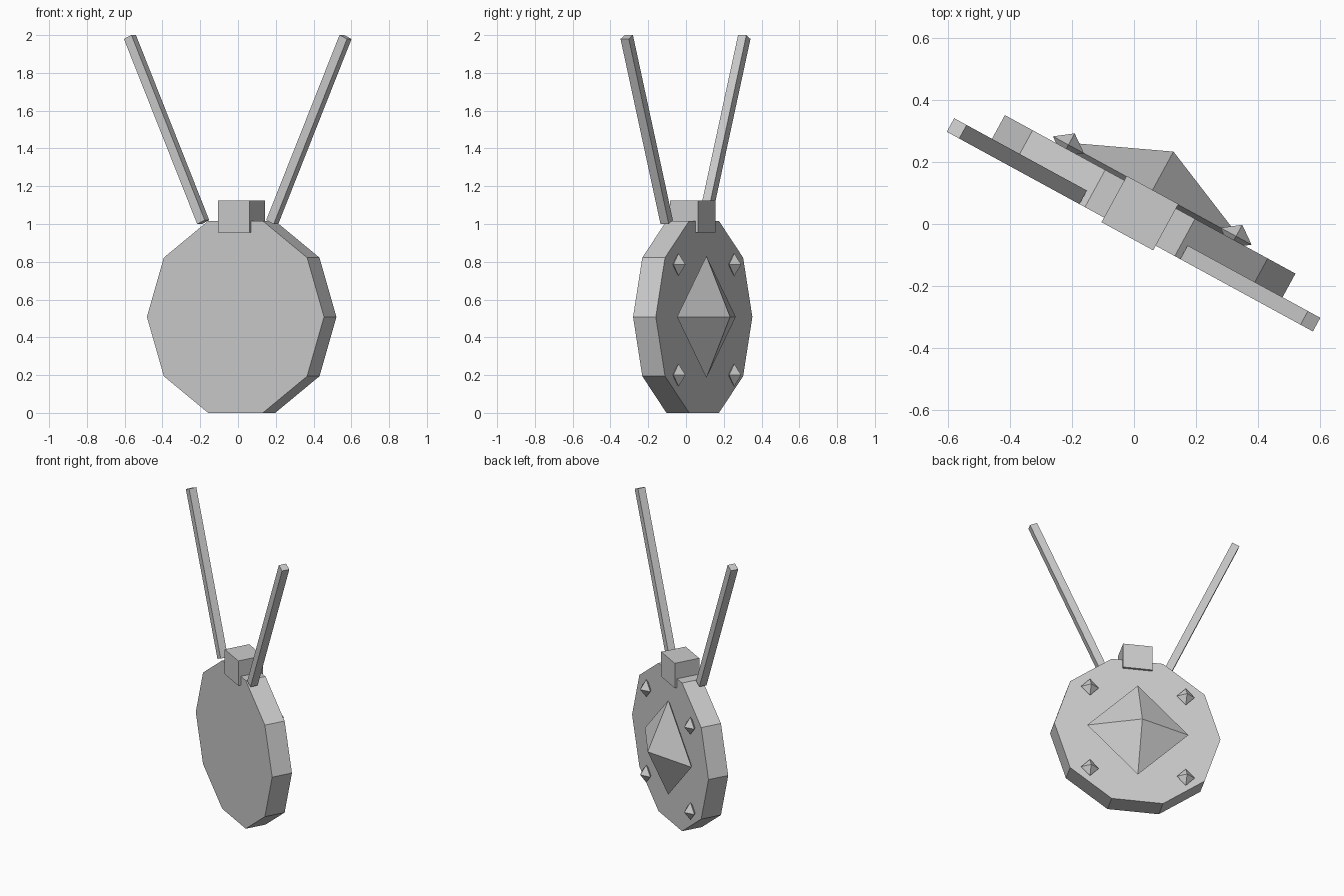
import bpy
from math import atan2, cos, pi, radians, sin
from mathutils import Matrix, Vector

cube = bpy.data.objects.get("Cube")
if cube:
    bpy.data.objects.remove(cube, do_unlink=True)

# One plain grey metal
metal = bpy.data.materials.new("grey_metal")
metal.use_nodes = True
GREY = (0.6, 0.6, 0.6, 1)
metal.diffuse_color = GREY
metal.node_tree.nodes["Principled BSDF"].inputs["Base Color"].default_value = GREY

# The pendant is modelled facing -y, then turned about the vertical
TURN = Matrix.Rotation(radians(-28.6), 4, "Z")
MID_Z = 0.508


def finish(name, local):
    ob = bpy.context.object
    ob.name = name
    ob.data.name = name
    ob.data.transform(TURN @ local)
    ob.data.materials.append(metal)
    return ob


def box(name, centre, size, tilt=0):
    bpy.ops.mesh.primitive_cube_add(size=1)
    finish(name, Matrix.Translation(centre) @ Matrix.Rotation(tilt, 4, "Y")
           @ Matrix.Diagonal((*size, 1)))


def gem(name, centre, radii):
    # Octahedron: four points round the equator, one in front, one behind
    x, y, z = radii
    points = [(x, 0, 0), (0, 0, z), (-x, 0, 0), (0, 0, -z), (0, -y, 0), (0, y, 0)]
    faces = []
    for i in range(4):
        j = (i + 1) % 4
        faces += [(j, i, 4), (i, j, 5)]
    mesh = bpy.data.meshes.new(name)
    mesh.from_pydata(points, [], [f[::-1] for f in faces])
    ob = bpy.data.objects.new(name, mesh)
    bpy.context.collection.objects.link(ob)
    bpy.context.view_layer.objects.active = ob
    finish(name, Matrix.Translation(centre))


# Ten-sided disc, a corner at each side and a flat at top and bottom
FRONT, BACK = -0.028, 0.109
bpy.ops.mesh.primitive_cylinder_add(vertices=10, radius=0.534, depth=BACK - FRONT)
finish("disc", Matrix.Translation((0, (FRONT + BACK) / 2, MID_Z))
       @ Matrix.Rotation(pi / 2, 4, "X") @ Matrix.Rotation(pi / 2, 4, "Z"))

# Block holding the cords
box("hanger_block", (0, 0.04, 1.04), (0.19, 0.17, 0.17))

# Large centre gem and four small studs on the back
gem("centre_gem", (0, 0.123, MID_Z), (0.325, 0.143, 0.323))
for side, x in (("left", 0.308), ("right", -0.308)):
    for level, z in (("upper", 0.785), ("lower", 0.2)):
        gem(f"{level}_{side}_stud", (x, 0.123, z), (0.057, 0.042, 0.06))

# Two straight cords spreading upward
for side, s in (("left", 1), ("right", -1)):
    low, high = Vector((s * 0.208, -0.003, 1.01)), Vector((s * 0.65, -0.003, 1.99))
    run = high - low
    box(f"{side}_cord", (low + high) / 2, (0.05, 0.05, run.length), atan2(run.x, run.z))
